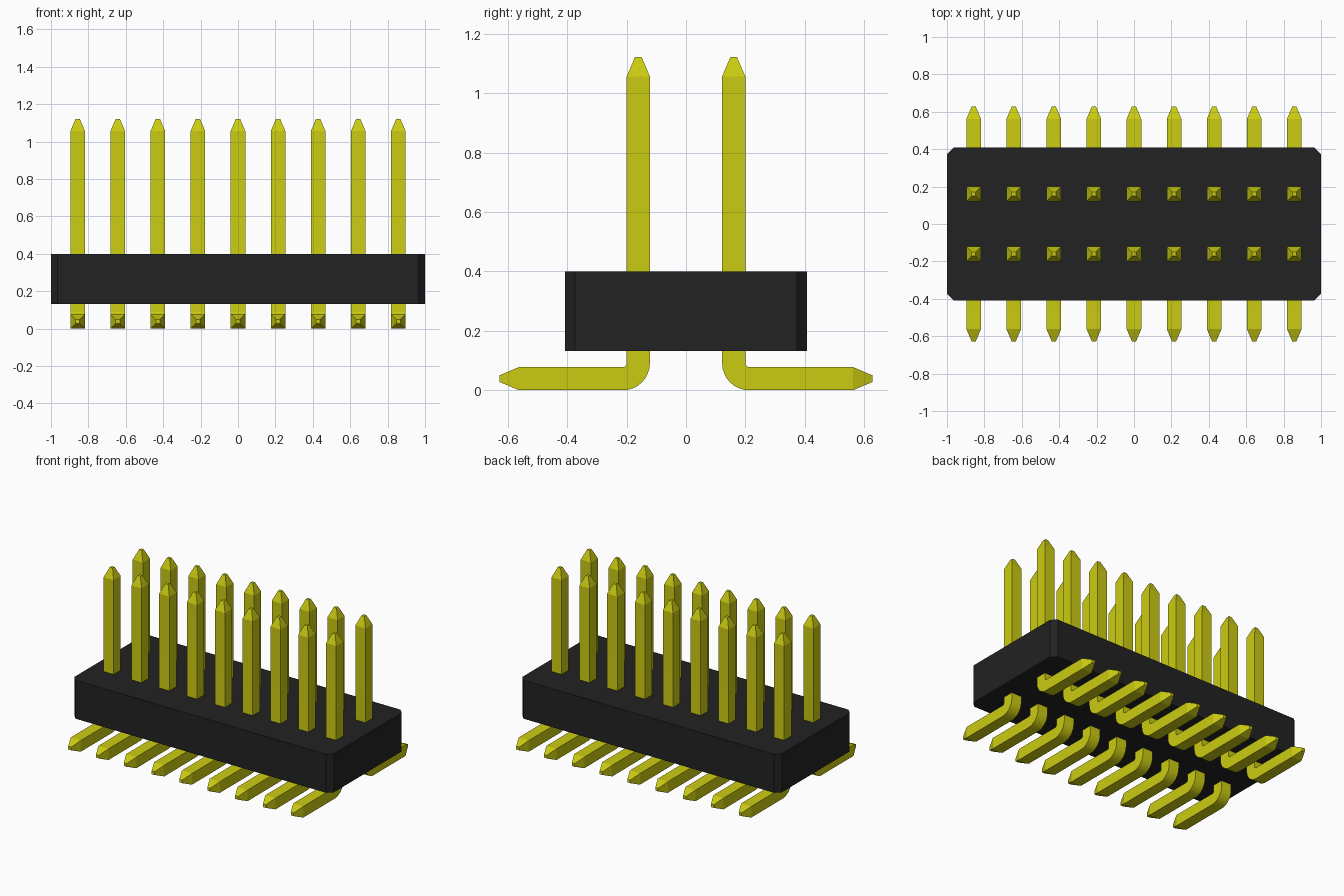
import bpy, bmesh, math
from mathutils import Vector

cube = bpy.data.objects.get("Cube")
if cube:
    bpy.data.objects.remove(cube, do_unlink=True)


def material(name, rgb):
    m = bpy.data.materials.new(name)
    m.use_nodes = True
    m.diffuse_color = (*rgb, 1)
    m.node_tree.nodes["Principled BSDF"].inputs["Base Color"].default_value = (*rgb, 1)
    return m


black = material("black plastic", (0.016, 0.016, 0.016))
gold = material("yellow metal", (0.60, 0.60, 0.006))


def mesh_from(bm, name, mat):
    bmesh.ops.recalc_face_normals(bm, faces=bm.faces)
    me = bpy.data.meshes.new(name)
    bm.to_mesh(me)
    bm.free()
    me.materials.append(mat)
    return me


def add(name, me):
    ob = bpy.data.objects.new(name, me)
    bpy.context.collection.objects.link(ob)
    return ob


# Housing: box with chamfered vertical corners
HX, HY, Z0, Z1, CH = 1.0, 0.408, 0.132, 0.4, 0.035
bm = bmesh.new()
bmesh.ops.create_cube(bm, size=1)
for v in bm.verts:
    v.co = (v.co.x * 2 * HX, v.co.y * 2 * HY, Z1 if v.co.z > 0 else Z0)
upright = [e for e in bm.edges if abs(e.verts[0].co.z - e.verts[1].co.z) > 0.1]
bmesh.ops.bevel(bm, geom=upright, offset=CH, segments=1, affect='EDGES')
add("housing", mesh_from(bm, "housing", black))

# Pin: square section swept down from the tip, round the bend and out along the foot
HALF, TIP, PIN_Y, PITCH = 0.039, 0.011, 0.1605, 0.2143
TOP, END, TAPER, INNER, STEPS = 1.122, 0.628, 0.066, 0.013, 8
R = INNER + HALF
cy, cz = PIN_Y + R, HALF + R
down = Vector((0, 1, 0))
path = [(PIN_Y, TOP, 0, TIP), (PIN_Y, TOP - TAPER, 0, HALF)]
for i in range(STEPS + 1):
    a = math.pi / 2 * i / STEPS
    path.append((cy - R * math.cos(a), cz - R * math.sin(a), a, HALF))
path += [(END - TAPER, HALF, math.pi / 2, HALF), (END, HALF, math.pi / 2, TIP)]

bm = bmesh.new()
rings = []
for y, z, a, h in path:
    n = Vector((0, math.cos(a), math.sin(a))) * h
    c, side = Vector((0, y, z)), Vector((h, 0, 0))
    rings.append([bm.verts.new(c + p) for p in (n + side, n - side, -n - side, -n + side)])
for r, s in zip(rings, rings[1:]):
    for k in range(4):
        j = (k + 1) % 4
        bm.faces.new((r[k], r[j], s[j], s[k]))
bm.faces.new(rings[0])
bm.faces.new(rings[-1])
pin = mesh_from(bm, "pin", gold)

# Two rows of nine, the front row turned around
pins = []
for row, turn in (("back", 0), ("front", math.pi)):
    for i in range(9):
        ob = add(f"{row}_pin_{i + 1}", pin)
        ob.location.x = (i - 4) * PITCH
        ob.rotation_euler.z = turn
        pins.append(ob)

# Smooth only the bends
bpy.ops.object.select_all(action='DESELECT')
pins[0].select_set(True)
bpy.context.view_layer.objects.active = pins[0]
bpy.ops.object.shade_smooth_by_angle(angle=math.radians(15))
